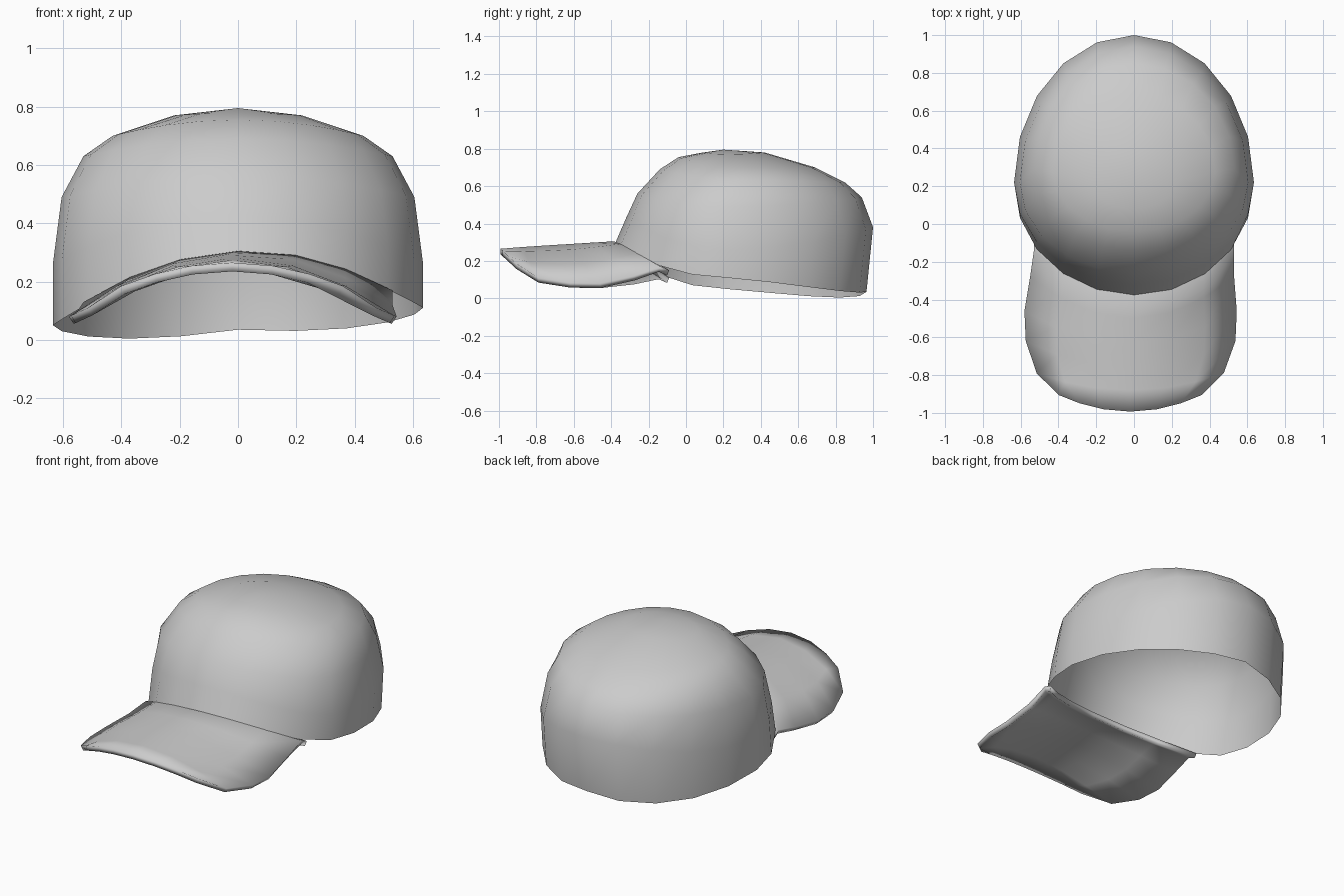
import bpy, bmesh, math

cube = bpy.data.objects.get("Cube")
if cube:
    bpy.data.objects.remove(cube)

grey = bpy.data.materials.new("light_grey_cloth")
grey.use_nodes = True
colour = (0.6, 0.6, 0.6, 1)
grey.diffuse_color = colour
grey.node_tree.nodes["Principled BSDF"].inputs["Base Color"].default_value = colour


def make_object(name, bm, angle):
    mesh = bpy.data.meshes.new(name)
    bm.to_mesh(mesh)
    bm.free()
    obj = bpy.data.objects.new(name, mesh)
    bpy.context.collection.objects.link(obj)
    mesh.materials.append(grey)
    bpy.ops.object.select_all(action='DESELECT')
    obj.select_set(True)
    bpy.context.view_layer.objects.active = obj
    bpy.ops.object.shade_smooth_by_angle(angle=math.radians(angle))
    return obj


def bridge(bm, lower, upper, closed):
    n = len(lower)
    for i in range(n if closed else n - 1):
        j = (i + 1) % n
        bm.faces.new((lower[i], lower[j], upper[j], upper[i]))


# Crown: rings given by front (y, z), side (x, z) and back (y, z)
SEGMENTS = 20
RINGS = [
    ((-.385, .28), (.635, .08), (.965, .035)),
    ((-.32, .43), (.635, .26), (1.0, .38)),
    ((-.26, .56), (.605, .49), (.94, .54)),
    ((-.14, .69), (.53, .63), (.85, .62)),
    ((-.04, .755), (.43, .70), (.69, .70)),
    ((.08, .778), (.22, .77), (.42, .78)),
]
bm = bmesh.new()
previous = None
for k, (front, side, back) in enumerate(RINGS):
    middle = .22 if k < 3 else (front[0] + back[0]) / 2 * .6 + .08
    ring = []
    for i in range(SEGMENTS):
        a = math.tau * i / SEGMENTS
        s, c = math.sin(a), math.cos(a)
        end = front if c > 0 else back
        y = middle + (end[0] - middle) * abs(c)
        z = side[1] + (end[1] - side[1]) * c * c
        if k == 0:  # slightly uneven opening
            z += .03 * s
            if c < 0:
                z -= .03 * abs(math.sin(2 * a))
        ring.append(bm.verts.new((side[0] * s, y, z)))
    if previous:
        bridge(bm, previous, ring, True)
    previous = ring
apex = bm.verts.new((0, .2, .795))
for i in range(SEGMENTS):
    bm.faces.new((previous[i], previous[(i + 1) % SEGMENTS], apex))
make_object("crown", bm, 80)

# Brim: rows as half width, side y, side z, centre y, centre z, tilt, shift
ROWS = [
    (.53, -.09, .13, -.345, .29, .02, 0),
    (.53, -.14, .15, -.385, .305, .02, 0),
    (.54, -.28, .11, -.50, .298, .01, -.01),
    (.562, -.46, .08, -.63, .29, 0, -.018),
    (.555, -.62, .083, -.76, .282, 0, -.018),
    (.495, -.79, .11, -.88, .274, 0, -.02),
    (.38, -.905, .185, -.993, .265, 0, -.02),
]
COLUMNS = (-1, -.7, -.37, 0, .37, .7, 1)
bm = bmesh.new()
previous = None
for half, side_y, side_z, mid_y, mid_z, tilt, shift in ROWS:
    row = [bm.verts.new((half * u + shift,
                         mid_y + (side_y - mid_y) * u * u,
                         mid_z + (side_z - mid_z) * u * u + tilt * u))
           for u in COLUMNS]
    if previous:
        bridge(bm, row, previous, False)
    previous = row
brim = make_object("brim", bm, 40)

# Brim thickness, grown downward
solid = brim.modifiers.new("thickness", 'SOLIDIFY')
solid.thickness = .03
solid.offset = -1
